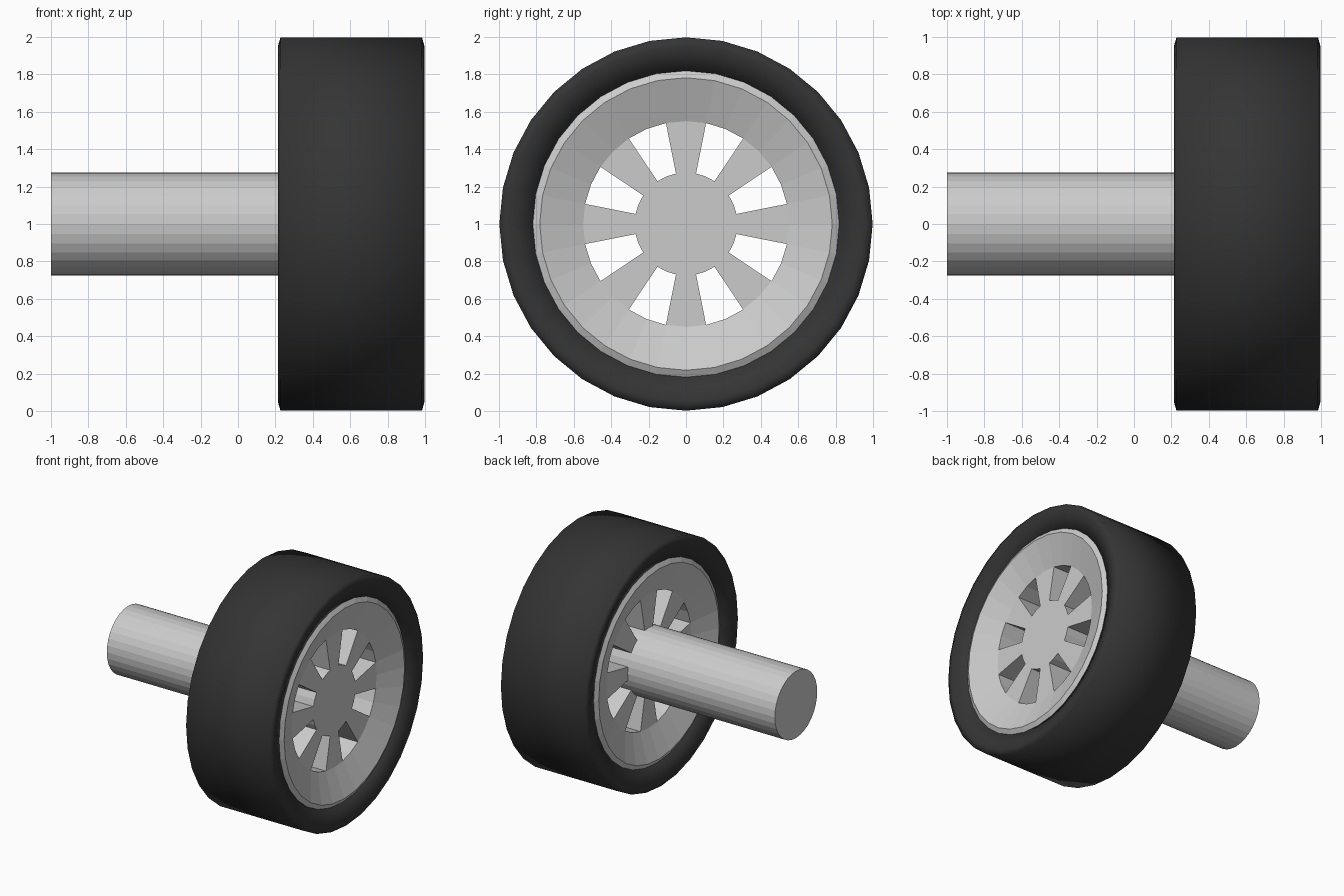
import bpy, bmesh, math

if "Cube" in bpy.data.objects:
    bpy.data.objects.remove(bpy.data.objects["Cube"])

N = 32            # sides of every round part
CZ = 1.0          # axle height


def ring(bm, x, r):
    """Ring of vertices around the axle (x axis)."""
    return [bm.verts.new((x, r * math.sin(2 * math.pi * i / N),
                          CZ + r * math.cos(2 * math.pi * i / N))) for i in range(N)]


def band(bm, a, b, skip=lambda i: False):
    """Quads joining two rings, leaving out the skipped segments."""
    for i in range(N):
        if not skip(i):
            j = (i + 1) % N
            bm.faces.new((a[i], a[j], b[j], b[i]))


def finish(bm, name, color=None, smooth=False):
    bmesh.ops.recalc_face_normals(bm, faces=bm.faces[:])
    for f in bm.faces:
        f.smooth = smooth
    me = bpy.data.meshes.new(name)
    bm.to_mesh(me)
    bm.free()
    ob = bpy.data.objects.new(name, me)
    bpy.context.collection.objects.link(ob)
    if color:
        mat = bpy.data.materials.new(name + "_rubber")
        mat.diffuse_color = color
        mat.use_nodes = True
        mat.node_tree.nodes["Principled BSDF"].inputs["Base Color"].default_value = mat.diffuse_color
        me.materials.append(mat)
    return ob


# Tyre: closed lathe profile (x, radius), sidewalls dipping towards the rim
bm = bmesh.new()
profile = [(0.945, 0.815), (0.997, 0.95), (0.984, 0.998),
           (0.227, 0.998), (0.213, 0.95), (0.268, 0.815)]
rings = [ring(bm, x, r) for x, r in profile]
for a, b in zip(rings, rings[1:] + rings[:1]):
    band(bm, a, b)
finish(bm, "tyre", (0.035, 0.035, 0.035, 1), smooth=True)

# Rim: lip, dish and spoked hub on both sides, windows cut right through
R_HUB, R_SPOKE = 0.275, 0.55
window = lambda i: i % 4 in (1, 2)
bm = bmesh.new()
sides = []
for lip_x, bead_x, hub_x in ((0.967, 0.945, 0.875), (0.246, 0.268, 0.338)):
    bead = ring(bm, bead_x, 0.822)
    lip = ring(bm, lip_x, 0.782)
    outer = ring(bm, hub_x, R_SPOKE)
    inner = ring(bm, hub_x, R_HUB)
    band(bm, bead, lip)
    band(bm, lip, outer)
    band(bm, outer, inner, window)
    sides.append((bead, outer, inner))
(bead_f, out_f, in_f), (bead_b, out_b, in_b) = sides
# window walls: outer arc, inner arc and the spoke flanks
band(bm, out_f, out_b, lambda i: not window(i))
band(bm, in_f, in_b, lambda i: not window(i))
for i in range(N):
    if i % 4 in (1, 3):
        bm.faces.new((out_f[i], in_f[i], in_b[i], out_b[i]))
band(bm, bead_f, bead_b)
finish(bm, "rim")

# Axle: runs through the hub and closes its front face
bm = bmesh.new()
a, b = ring(bm, -1.0, R_HUB), ring(bm, 0.875, R_HUB)
band(bm, a, b)
bm.faces.new(a)
bm.faces.new(b)
finish(bm, "axle")
